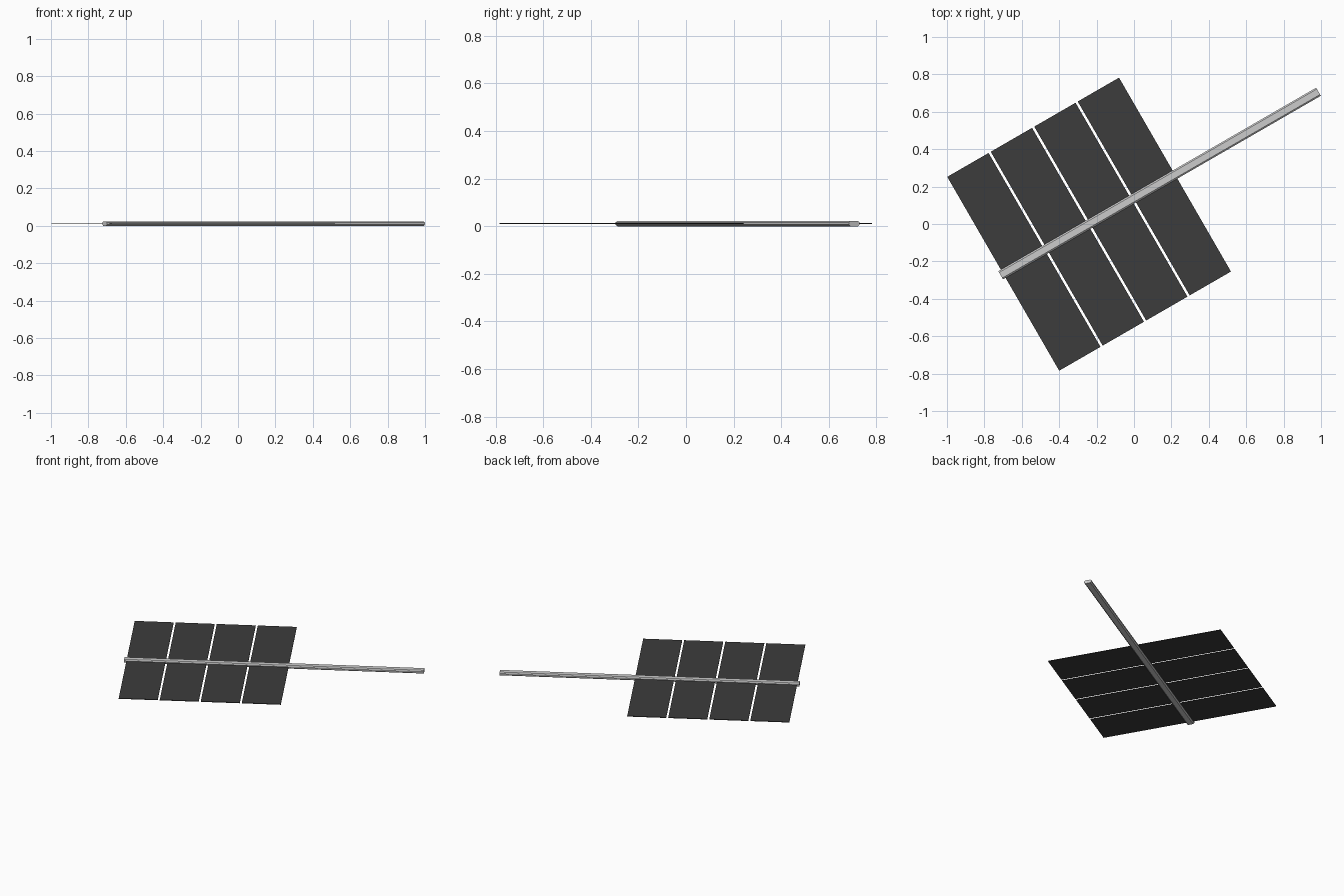
import bpy, bmesh, math
from mathutils import Matrix

if "Cube" in bpy.data.objects:
    bpy.data.objects.remove(bpy.data.objects["Cube"])

ANGLE = math.radians(30)
MID_Z = 0.0115
# local frame: x runs along the boom, origin at the middle of the panel array
FRAME = Matrix.Translation((-0.24, -0.001, MID_Z)) @ Matrix.Rotation(ANGLE, 4, 'Z')

dark = bpy.data.materials.new("dark_cells")
dark.diffuse_color = (0.045, 0.045, 0.045, 1)
dark.use_nodes = True
dark.node_tree.nodes["Principled BSDF"].inputs["Base Color"].default_value = dark.diffuse_color


def add_object(name, bm, material=None):
    bm.transform(FRAME)
    bmesh.ops.recalc_face_normals(bm, faces=bm.faces)
    mesh = bpy.data.meshes.new(name)
    bm.to_mesh(mesh)
    bm.free()
    if material:
        mesh.materials.append(material)
    bpy.context.collection.objects.link(bpy.data.objects.new(name, mesh))


# four thin solar panels with narrow gaps
PANEL_W, PANEL_L, PANEL_T, GAP = 0.255, 1.197, 0.004, 0.0135
for i in range(4):
    x = (i - 1.5) * (PANEL_W + GAP)
    bm = bmesh.new()
    bmesh.ops.create_cube(bm, size=1, matrix=Matrix.Translation((x, 0, 0))
                          @ Matrix.Diagonal((PANEL_W, PANEL_L, PANEL_T, 1)))
    add_object(f"solar_panel_{i + 1}", bm, dark)

# boom: flattened bar with chamfered edges, running through the panels
X0, X1 = -0.546, 1.416
HW, HH, FLAT, SIDE = 0.025, MID_Z, 0.017, 0.005
profile = [(FLAT, -HH), (HW, -SIDE), (HW, SIDE), (FLAT, HH),
           (-FLAT, HH), (-HW, SIDE), (-HW, -SIDE), (-FLAT, -HH)]
bm = bmesh.new()
cap = bm.faces.new([bm.verts.new((X0, y, z)) for y, z in profile])
ext = bmesh.ops.extrude_face_region(bm, geom=[cap], use_keep_orig=True)
verts = [g for g in ext["geom"] if isinstance(g, bmesh.types.BMVert)]
bmesh.ops.translate(bm, verts=verts, vec=(X1 - X0, 0, 0))
add_object("support_boom", bm)
